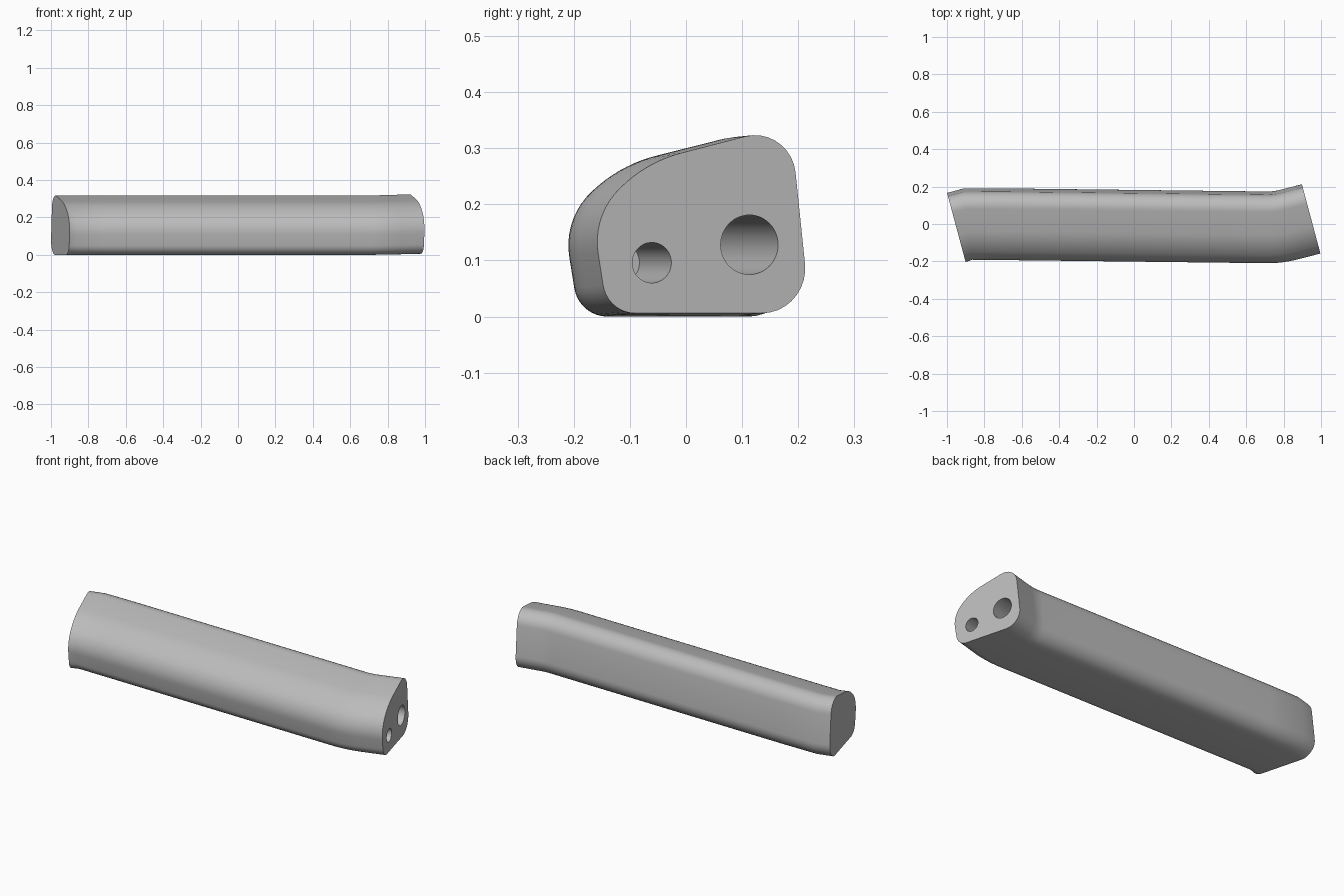
import bpy, bmesh
from math import sin, cos, tan, radians
from mathutils import Vector, Matrix

cube = bpy.data.objects.get("Cube")
if cube:
    bpy.data.objects.remove(cube)

grey = bpy.data.materials.new("plain_grey")
grey.use_nodes = True
color = (0.5, 0.5, 0.5, 1)
grey.diffuse_color = color
grey.node_tree.nodes["Principled BSDF"].inputs["Base Color"].default_value = color


def rounded_outline(corners, steps=9):
    """Polygon given as (x, z, radius) with each corner replaced by an arc."""
    pts = []
    for i, (x, z, r) in enumerate(corners):
        p = Vector((x, z))
        a = (Vector(corners[i - 1][:2]) - p).normalized()
        b = (Vector(corners[(i + 1) % len(corners)][:2]) - p).normalized()
        half = a.angle(b) / 2
        start = p + a * r / tan(half)
        centre = p + (a + b).normalized() * r / sin(half)
        sweep = (start - centre).angle_signed(p + b * r / tan(half) - centre)
        for k in range(steps + 1):
            spoke = start - centre
            spoke.rotate(Matrix.Rotation(-sweep * k / steps, 2))
            pts.append(centre + spoke)
    return pts


# Grip cross-section: flat bottom and back, domed front
outline = rounded_outline([
    (-0.174, 0, 0.06), (0.2, 0, 0.08), (0.164, 0.336, 0.075),
    (-0.1, 0.27, 0.25), (-0.202, 0.175, 0.13)])

# Stations along the grip: x, y, z, heading
TILT, LEAN = radians(15), radians(-0.7)
stations = [(-0.95, -0.018, 0, TILT), (-0.89, 0.0, 0, radians(7))]
for k in range(1, 9):
    t = k / 9
    stations.append((-0.89 + 1.6 * t, 0.002 - 0.019 * t, 0, LEAN))
RADIUS, STEPS = 0.44, 8
for k in range(STEPS + 1):
    h = LEAN + (TILT - LEAN) * k / STEPS
    stations.append((0.71 + RADIUS * (sin(h) - sin(LEAN)),
                     -0.017 + RADIUS * (cos(LEAN) - cos(h)),
                     0.003 * k / STEPS, h))
END = (0.947, 0.028, 0.006, TILT)
stations.append(END)


def place(station, side, height, depth=0):
    x, y, z, h = station
    return Vector((x - side * sin(h) - depth * cos(h),
                   y + side * cos(h) - depth * sin(h), z + height))


def make_object(name, bm):
    bmesh.ops.recalc_face_normals(bm, faces=bm.faces)
    mesh = bpy.data.meshes.new(name)
    bm.to_mesh(mesh)
    bm.free()
    mesh.materials.append(grey)
    obj = bpy.data.objects.new(name, mesh)
    bpy.context.collection.objects.link(obj)
    return obj


# Grip body: the section lofted through the stations
bm = bmesh.new()
rings = [[bm.verts.new(place(s, p.x, p.y)) for p in outline] for s in stations]
n = len(outline)
for a, b in zip(rings, rings[1:]):
    for i in range(n):
        j = (i + 1) % n
        bm.faces.new((a[i], a[j], b[j], b[i]))
bm.faces.new(rings[0])
bm.faces.new(rings[-1])
grip = make_object("handle_grip", bm)
bpy.context.view_layer.objects.active = grip
grip.select_set(True)

# Two blind bores in the left end, square to the end face
for name, side, height, radius, depth in (
        ("large_bore", 0.088, 0.122, 0.053, 0.5),
        ("small_bore", -0.092, 0.09, 0.036, 0.22)):
    over = 0.05
    bm = bmesh.new()
    centre = place(END, side, height, (depth - over) / 2)
    turn = Matrix.Rotation(TILT, 4, 'Z') @ Matrix.Rotation(radians(90), 4, 'Y')
    bmesh.ops.create_cone(bm, cap_ends=True, segments=48, radius1=radius,
                          radius2=radius, depth=depth + over,
                          matrix=Matrix.Translation(centre) @ turn)
    cutter = make_object(name, bm)
    cutter.hide_render = True
    mod = grip.modifiers.new(name, 'BOOLEAN')
    mod.operation = 'DIFFERENCE'
    mod.solver = 'EXACT'
    mod.object = cutter
    bpy.ops.object.modifier_apply(modifier=mod.name)
    bpy.data.objects.remove(cutter)

bpy.ops.object.shade_smooth_by_angle(angle=radians(35))
